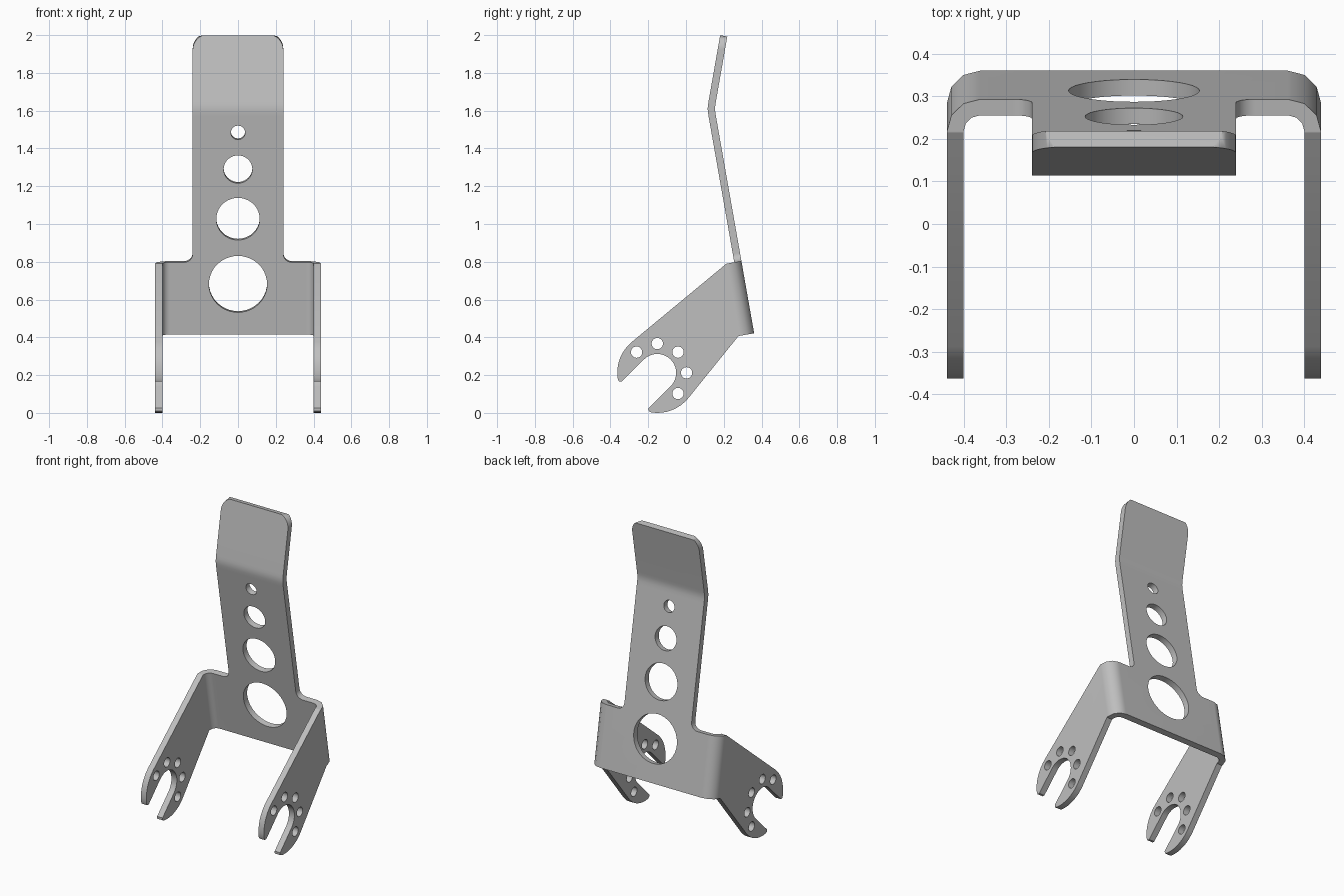
import bpy, bmesh, math
from mathutils import Vector

TILT = math.tan(math.radians(10))   # lean of the back plate
THICK = 0.039                       # sheet thickness
BEND_Z = 1.61                       # height of the upper bend
PIVOT = Vector((-0.152, 0.212))     # centre of the fork slot (y, z)

cube = bpy.data.objects.get("Cube")
if cube:
    bpy.data.objects.remove(cube, do_unlink=True)

metal = bpy.data.materials.new("grey_metal")
metal.use_nodes = True
colour = (0.52, 0.52, 0.52, 1)
metal.diffuse_color = colour
metal.node_tree.nodes["Principled BSDF"].inputs["Base Color"].default_value = colour


def arc(cx, cy, r, start, end, steps):
    angles = [math.radians(start + (end - start) * i / steps) for i in range(steps + 1)]
    return [(cx + r * math.cos(a), cy + r * math.sin(a)) for a in angles]


def loft(name, rings):
    """Solid through rings of matching points, capped at both ends."""
    bm = bmesh.new()
    loops = [[bm.verts.new(p) for p in ring] for ring in rings]
    n = len(loops[0])
    for a, b in zip(loops, loops[1:]):
        for i in range(n):
            j = (i + 1) % n
            bm.faces.new((a[i], a[j], b[j], b[i]))
    bm.faces.new(loops[0][::-1])
    bm.faces.new(loops[-1])
    bmesh.ops.recalc_face_normals(bm, faces=bm.faces)
    mesh = bpy.data.meshes.new(name)
    bm.to_mesh(mesh)
    bm.free()
    obj = bpy.data.objects.new(name, mesh)
    bpy.context.collection.objects.link(obj)
    return obj


def across(name, outline):
    """Prism along x from a (y, z) outline."""
    return loft(name, [[(x, y, z) for y, z in outline] for x in (-1, 1)])


def through_plate(name, outline):
    """Prism square to the back plate from an (x, z) outline."""
    return loft(name, [[(x, y, z + TILT * (y - 0.288)) for x, z in outline]
                       for y in (-1.1, 1.1)])


def combine(target, cutter, operation):
    cutter.hide_render = True
    mod = target.modifiers.new("cut", 'BOOLEAN')
    mod.operation = operation
    mod.solver = 'EXACT'
    mod.object = cutter
    bpy.context.view_layer.objects.active = target
    bpy.ops.object.modifier_apply(modifier=mod.name)
    bpy.data.objects.remove(cutter, do_unlink=True)


def mirrored(half):
    return half + [(-x, y) for x, y in reversed(half)]


# Bent sheet: U-shaped section swept up the leaning, bent back line
outer = mirrored([(0.44, -1)] + arc(0.362, -0.078, 0.078, 0, 90, 3))
inner = mirrored([(0.44 - THICK, -1)] + arc(0.362, -0.078, 0.078 - THICK, 0, 90, 3))
section = outer + inner[::-1]
heights = [-0.2] + [BEND_Z + 0.02 * i for i in range(-2, 3)] + [2.2]
rings = []
for z in heights:
    back = 0.151 + TILT * math.hypot(z - BEND_Z, 0.015)
    rings.append([(x, y + back, z) for x, y in section])
bracket = loft("bracket", rings)

# Front outline: wide base, filleted shoulders, round-cornered tongue
front = [(0.6, -0.8), (0.6, 0.803)]
front += arc(0.285, 0.848, 0.045, 270, 180, 6)
front += arc(0.16, 1.942, 0.08, 0, 90, 8)
combine(bracket, through_plate("front_blank", mirrored(front)), 'INTERSECT')

# Side outline: tapering arms with a round, slotted fork end
side = [(0.5, 0.446), (0.5, 1.943), (0, 2.031), (0, 1.2), (0.214, 0.79)]
tip = [(192.5, 0.208), (193.8, 0.193)]
upper_tip = [arc(*PIVOT, r, a, a, 1)[0] for a, r in tip]
lower_tip = [arc(*PIVOT, r, 450 - a, 450 - a, 1)[0] for a, r in reversed(tip)]
side += arc(*PIVOT, 0.212, 130, 188, 8) + upper_tip
side += arc(*PIVOT, 0.1, 135, -45, 20)
side += lower_tip + arc(*PIVOT, 0.212, 262, 320, 8) + [(0.278, 0.407)]
combine(bracket, across("side_blank", side), 'INTERSECT')

# Row of shrinking holes up the back plate, shifted along the tilted cut
for z, r in ((0.685, 0.154), (1.03, 0.115), (1.293, 0.076), (1.487, 0.038)):
    plate_y = 0.132 + TILT * (BEND_Z - z)
    centre = z - TILT * (plate_y - 0.288)
    hole = arc(0, centre, r, 0, 360, 40)[:-1]
    combine(bracket, through_plate("plate_hole", hole), 'DIFFERENCE')

# Small holes around the slot in both arms
for angle in range(-45, 136, 45):
    y, z = arc(*PIVOT, 0.155, angle, angle, 1)[0]
    hole = arc(y, z, 0.03, 0, 360, 24)[:-1]
    combine(bracket, across("arm_hole", hole), 'DIFFERENCE')

# Finish: one metal, smooth bends and crisp cut edges
bracket.data.materials.clear()
bracket.data.materials.append(metal)
for poly in bracket.data.polygons:
    poly.material_index = 0
bpy.ops.object.select_all(action='DESELECT')
bracket.select_set(True)
bpy.context.view_layer.objects.active = bracket
bpy.ops.object.shade_smooth_by_angle(angle=math.radians(35))
weighted = bracket.modifiers.new("weighted_normals", 'WEIGHTED_NORMAL')
weighted.keep_sharp = True
